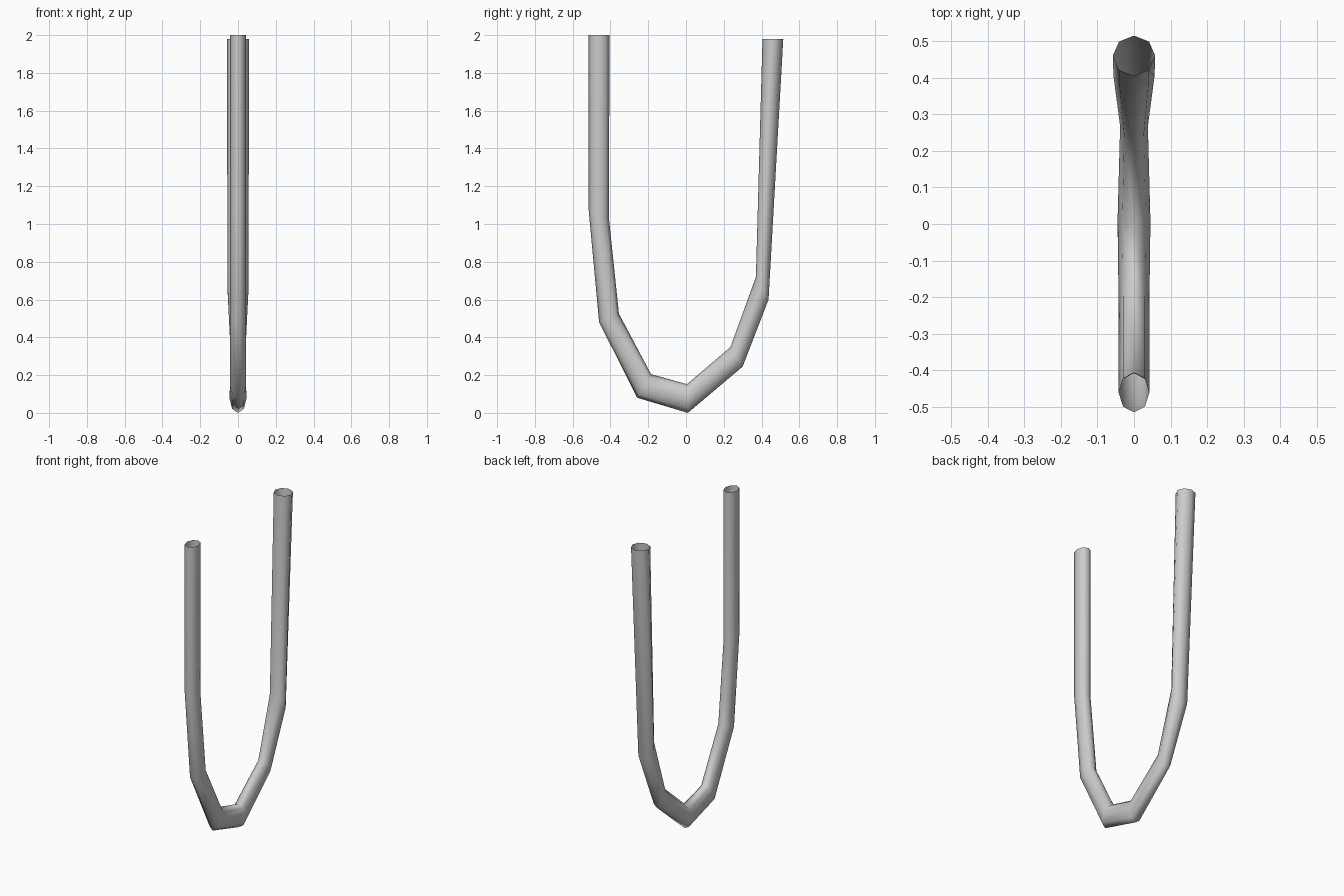
import bpy, bmesh
from math import sin, cos, pi

if "Cube" in bpy.data.objects:
    bpy.data.objects.remove(bpy.data.objects["Cube"])

# Mitred stations along the tube: outer (y, z), inner (y, z), half width in x
STATIONS = [
    ((-0.515, 2.00), (-0.405, 2.00), 0.042),
    ((-0.515, 1.07), (-0.408, 1.03), 0.042),
    ((-0.460, 0.48), (-0.355, 0.525), 0.042),
    ((-0.258, 0.08), (-0.185, 0.205), 0.042),
    ((0.010, 0.00), (0.005, 0.152), 0.045),
    ((0.300, 0.245), (0.235, 0.348), 0.038),
    ((0.437, 0.60), (0.370, 0.72), 0.056),
    ((0.515, 1.98), (0.405, 1.98), 0.058),
]
SIDES = 8


def ring(bm, outer, inner, half_width):
    """Eight-sided loop spanning the outer and inner edge of the bend."""
    verts = []
    for i in range(SIDES):
        a = 2 * pi * i / SIDES
        t = (1 - cos(a)) / 2
        y = outer[0] + (inner[0] - outer[0]) * t
        z = outer[1] + (inner[1] - outer[1]) * t
        verts.append(bm.verts.new((half_width * sin(a), y, z)))
    return verts


# U-shaped tube, open at both ends
bm = bmesh.new()
rings = [ring(bm, *s) for s in STATIONS]
for a, b in zip(rings, rings[1:]):
    for i in range(SIDES):
        j = (i + 1) % SIDES
        bm.faces.new((a[i], a[j], b[j], b[i])).smooth = True
bmesh.ops.recalc_face_normals(bm, faces=bm.faces)

# Make sure the walls face outwards
bm.normal_update()
first = min(bm.faces, key=lambda f: f.calc_center_median().y)
if first.normal.y > 0:
    bmesh.ops.reverse_faces(bm, faces=bm.faces)

mesh = bpy.data.meshes.new("bent_tube")
bm.to_mesh(mesh)
bm.free()
tube = bpy.data.objects.new("bent_tube", mesh)
bpy.context.collection.objects.link(tube)
